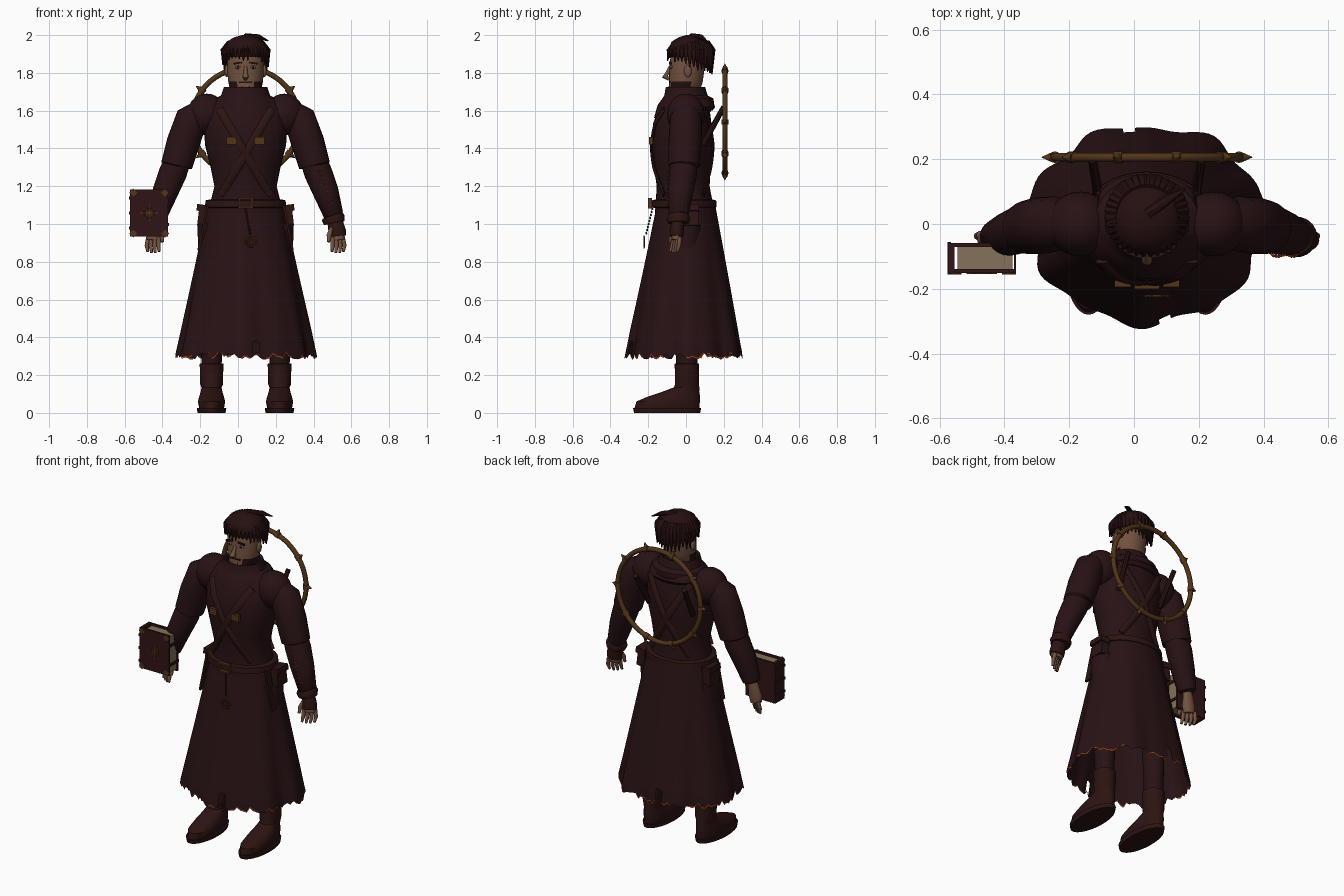
import bpy, bmesh, random
from math import sin, cos, pi, sqrt, atan2
from mathutils import Vector

random.seed(4)
if "Cube" in bpy.data.objects:
    bpy.data.objects.remove(bpy.data.objects["Cube"])

CX = 0.04  # body centre line


def colour(name, r, g, b):
    m = bpy.data.materials.new(name)
    m.use_nodes = True
    m.diffuse_color = (r, g, b, 1)
    m.node_tree.nodes["Principled BSDF"].inputs["Base Color"].default_value = (r, g, b, 1)
    return m


ROBE = colour("dark maroon cloth", .021, .006, .007)
LEATHER = colour("dark leather", .025, .007, .006)
HAIR = colour("dark hair", .019, .005, .005)
SKIN = colour("skin", .17, .085, .05)
BRASS = colour("aged brass", .085, .035, .009)
PAPER = colour("old paper", .23, .17, .1)
COVER = colour("book cover", .03, .007, .008)
EMBER = colour("ember orange", .35, .06, .01)
EYE = colour("eye grey", .1, .1, .1)


def finish(ob, name, *mats):
    ob.name = name
    for m in mats:
        ob.data.materials.append(m)
    bpy.ops.object.select_all(action='DESELECT')
    bpy.context.view_layer.objects.active = ob
    ob.select_set(True)
    bpy.ops.object.shade_smooth_by_angle(angle=.75)
    return ob


def skin_rings(name, rings, mats, caps=(True, True)):
    """Bridge closed rings of points into one surface."""
    bm = bmesh.new()
    vs = [[bm.verts.new(p) for p in ring] for ring in rings]
    n = len(rings[0])
    for a, b in zip(vs, vs[1:]):
        for i in range(n):
            bm.faces.new((a[i], a[(i + 1) % n], b[(i + 1) % n], b[i]))
    if caps[0]:
        bm.faces.new(vs[0][::-1])
    if caps[1]:
        bm.faces.new(vs[-1])
    bmesh.ops.recalc_face_normals(bm, faces=bm.faces)
    me = bpy.data.meshes.new(name)
    bm.to_mesh(me)
    bm.free()
    ob = bpy.data.objects.new(name, me)
    bpy.context.collection.objects.link(ob)
    return finish(ob, name, *mats)


def lathe(name, rows, mat, cx=CX, n=36, caps=(True, True), extra=()):
    """Stack of horizontal ellipses: z, rx, ry, cy."""
    rings = [[(cx + rx * cos(2 * pi * i / n), cy + ry * sin(2 * pi * i / n), z)
              for i in range(n)] for z, rx, ry, cy in rows]
    return skin_rings(name, rings, (mat, *extra), caps)


def tube(name, pts, radii, mat, n=14, flat=1.0):
    """Tapered tube along a path."""
    pts = [Vector(p) for p in pts]
    rings = []
    for i, p in enumerate(pts):
        t = (pts[min(i + 1, len(pts) - 1)] - pts[max(i - 1, 0)]).normalized()
        u = t.cross(Vector((1, 0, 0) if abs(t.y) > .9 else (0, 1, 0))).normalized()
        v = t.cross(u) * flat
        rings.append([p + radii[i] * (u * cos(2 * pi * k / n) + v * sin(2 * pi * k / n)) for k in range(n)])
    return skin_rings(name, rings, (mat,))


def box(name, loc, size, mat, rot=(0, 0, 0)):
    bpy.ops.mesh.primitive_cube_add(size=1, location=loc, rotation=rot)
    ob = bpy.context.object
    ob.scale = size
    return finish(ob, name, mat)


def ball(name, loc, size, mat):
    bpy.ops.mesh.primitive_uv_sphere_add(segments=24, ring_count=14, radius=1, location=loc)
    ob = bpy.context.object
    ob.scale = size
    return finish(ob, name, mat)


def ring(name, loc, major, minor, mat, segs=64):
    bpy.ops.mesh.primitive_torus_add(location=loc, rotation=(pi / 2, 0, 0), major_radius=major,
                                     minor_radius=minor, major_segments=segs, minor_segments=10)
    return finish(bpy.context.object, name, mat)


# torso and crossed straps
TORSO = [(1.05, .2, .155, -.01), (1.12, .185, .15, -.01), (1.2, .165, .14, -.015), (1.3, .185, .15, -.02),
         (1.42, .215, .16, -.02), (1.53, .22, .155, -.02), (1.61, .21, .135, -.01), (1.66, .17, .11, 0),
         (1.69, .1, .08, 0)]
lathe("torso", TORSO, ROBE)


def on_torso(x, z, side, lift):
    for a, b in zip(TORSO, TORSO[1:]):
        if a[0] <= z <= b[0]:
            f = (z - a[0]) / (b[0] - a[0])
            rx, ry, cy = [a[k] + f * (b[k] - a[k]) for k in (1, 2, 3)]
            return cy + side * (ry * sqrt(max(.05, 1 - ((x - CX) / rx) ** 2)) + lift)


for s in (-1, 1):
    for side, word in ((-1, "front"), (1, "back")):
        pts = []
        for k in range(13):
            x, z = CX + s * (.14 - .27 * k / 12), 1.61 - .46 * k / 12
            pts.append((x, on_torso(x, z, side, .004), z))
        tube(word + "_strap", pts, [.022] * 13, LEATHER, 8, .4)
    box("strap_buckle", (CX + s * .075, -.185, 1.44), (.05, .02, .04), BRASS)

# skirt with ragged, smouldering hem
N, ROWS = 120, 12
hem = [random.uniform(0, .035) for i in range(N)]
rings = []
for r in range(ROWS + 2):
    t = min(r / ROWS, 1)
    ring_pts = []
    for i in range(N):
        a = 2 * pi * i / N
        w = 1 + t * (.035 * sin(7 * a + .6) + .02 * sin(12 * a + 2) + .012 * sin(3 * a))
        z = 1.1 - .79 * t + (hem[i] - .02) * max(0, t * 6 - 5) - (.008 if r > ROWS else 0)
        ring_pts.append((CX + (.2 + .165 * t) * w * cos(a), (.155 + .15 * t) * w * sin(a), z))
    rings.append(ring_pts)
skirt = skin_rings("skirt", rings, (ROBE, EMBER), (False, False))
bm = bmesh.new()
bm.from_mesh(skirt.data)
torn = []
for f in bm.faces:
    c = f.calc_center_median()
    a = atan2(c.y, c.x - CX)
    if c.z < .315 and len({round(v.co.z, 3) for v in f.verts}) > 1 and max(v.co.z for v in f.verts) < .335:
        f.material_index = 1 if sin(5 * a) + sin(11 * a) > -.3 else 0
    if .31 < c.z < .37 and (abs(a - 1.74) < .06 or abs(a + 1.4) < .06):
        torn.append(f)
bmesh.ops.delete(bm, geom=torn, context='FACES')
bm.to_mesh(skirt.data)
bm.free()

# belt, buckle, pouches, hanging charm
lathe("belt", [(1.085, .2, .158, -.01), (1.09, .215, .172, -.01), (1.125, .212, .17, -.01), (1.13, .19, .15, -.01)], LEATHER)
for s in (-1, 1):
    box("buckle_side", (CX + s * .034, -.19, 1.11), (.009, .02, .055), BRASS)
    box("buckle_bar", (CX, -.19, 1.11 + s * .024), (.07, .02, .009), BRASS)
    box("belt_pouch", (CX + s * .225, .02, 1.045), (.05, .09, .11), LEATHER, (0, -s * .12, 0))
    box("pouch_flap", (CX + s * .228, .02, 1.085), (.06, .1, .035), LEATHER, (0, -s * .12, 0))
    box("hanging_strip", (CX + s * .225, -.06, .98), (.012, .04, .24), LEATHER, (0, -s * .2, 0))
for k in range(9):
    ball("charm_bead", (CX + .003 * k, -.178 - .004 * k, 1.08 - .016 * k), (.005, .005, .007), LEATHER)
ring("charm_ring", (.07, -.222, .905), .027, .004, BRASS, 24)
for turn in range(3):
    box("charm_spoke", (.07, -.222, .905), (.075, .005, .005), BRASS, (0, turn * pi / 3, 0))

# collar and folded hood
lathe("collar", [(1.56, .17, .14, -.03), (1.63, .175, .15, 0), (1.665, .16, .135, .01), (1.68, .13, .115, 0),
                 (1.725, .115, .104, -.003), (1.72, .103, .092, -.003), (1.66, .1, .09, 0)], ROBE, caps=(True, False))
lathe("hood_fold", [(1.6, .12, .06, .08), (1.62, .15, .08, .075), (1.65, .15, .075, .065), (1.68, .12, .055, .055)], ROBE)

# head, beard set by height
HEAD = [(1.6, .06, .06, .01), (1.66, .06, .062, .005), (1.675, .065, .07, -.02), (1.7, .078, .08, -.013),
        (1.725, .086, .086, -.006), (1.755, .092, .089, 0), (1.8, .096, .092, .003), (1.86, .097, .095, .01),
        (1.92, .09, .09, .012), (1.97, .06, .06, .012)]
head = lathe("head", HEAD, SKIN, extra=(HAIR,))
for p in head.data.polygons:
    c = p.center
    if c.y < .02 and (1.66 < c.z < 1.7 or (1.66 < c.z < 1.76 and abs(c.x - CX) > .045)):
        p.material_index = 1
tube("nose", [(CX, -.083, 1.835), (CX, -.098, 1.8), (CX, -.112, 1.78), (CX, -.09, 1.768)], [.008, .011, .016, .01], SKIN)
box("moustache", (CX, -.086, 1.75), (.07, .01, .009), HAIR)
box("mouth", (CX, -.086, 1.728), (.045, .008, .005), HAIR)
for s in (-1, 1):
    ball("eye", (CX + s * .04, -.078, 1.83), (.016, .008, .009), EYE)
    ball("pupil", (CX + s * .04, -.085, 1.83), (.006, .003, .007), HAIR)
    box("eyebrow", (CX + s * .04, -.083, 1.852), (.045, .012, .009), HAIR, (0, s * .15, 0))
    ball("ear", (CX + s * .099, .01, 1.81), (.012, .02, .033), SKIN)

# hair cap and locks
lathe("hair_cap", [(1.885, .112, .108, .02), (1.93, .117, .112, .02), (1.965, .098, .096, .02),
                   (1.988, .062, .06, .02), (2.0, .02, .02, .02)], HAIR)
for k in range(34):
    a = 2 * pi * k / 34
    back = (1 + sin(a)) / 2
    end = 1.875 - .07 * back + random.uniform(-.015, .015)
    x, y = cos(a), sin(a)
    thick = .008 + .014 * back
    tube("hair_lock", [(CX + .085 * x, .02 + .085 * y, 1.96), (CX + .118 * x, .02 + .115 * y, 1.92),
                       (CX + .12 * x, .02 + .118 * y, end)], [thick, thick, .003], HAIR, 8)
tube("loose_lock", [(.04, .03, 1.99), (.11, .08, 1.99), (.16, .11, 1.97)], [.02, .014, .003], HAIR, 8)

# arms and hands
for s, word in ((1, "left"), (-1, "right")):
    def P(x, y, z):
        return (CX + s * x, y, z)
    ball(word + "_shoulder", P(.205, 0, 1.58), (.105, .1, .11), ROBE)
    tube(word + "_sleeve", [P(.235, 0, 1.6), P(.285, 0, 1.56), P(.33, -.005, 1.43), P(.365, -.01, 1.31), P(.362, -.01, 1.3)],
         [.06, .085, .088, .083, .06], ROBE, 24)
    tube(word + "_forearm", [P(.35, -.01, 1.36), P(.385, -.015, 1.27), P(.425, -.03, 1.17), P(.465, -.04, 1.05), P(.468, -.04, 1.04)],
         [.068, .074, .068, .053, .04], ROBE, 24)
    tube(word + "_palm", [P(.462, -.04, 1.07), P(.475, -.043, 1.01), P(.483, -.048, .96), P(.488, -.05, .915)],
         [.028, .034, .042, .036], SKIN, 16, .7)
    for k in range(4):
        o = k - 1.5
        tube(word + "_finger", [P(.487 + o * .018, -.048 + o * .01, .93), P(.492 + o * .021, -.055 + o * .012, .885),
                                P(.488 + o * .02, -.065 + o * .012, .845 + abs(o) * .006)], [.012, .011, .007], SKIN, 10)
    tube(word + "_thumb", [P(.46, -.06, .98), P(.442, -.075, .94), P(.44, -.085, .905)], [.014, .013, .008], SKIN, 10)
tube("glove", [(.505, -.041, 1.03), (.517, -.044, 1.0), (.525, -.048, .96), (.528, -.05, .935)],
     [.045, .042, .047, .044], LEATHER, 18, .8)
tube("wrist_band", [(.5, -.04, 1.045), (.505, -.04, 1.03), (.51, -.04, 1.005)], [.056, .062, .055], LEATHER, 18)
for k in range(9):
    x, z, y = .43 + .008 * k, 1.28 - .022 * k, -.09 - .003 * sin(k)
    tube("sleeve_stitch", [(x - .012, y, z - .008), (x, y - .01, z), (x + .014, y, z + .004)], [.002, .003, .002], EMBER, 6)

# legs and boots
for s, word in ((1, "left"), (-1, "right")):
    x = CX + s * .18
    lathe(word + "_leg", [(.2, .052, .055, .005), (1.0, .075, .08, 0)], ROBE, x, 20)
    lathe(word + "_boot_sole", [(0, .074, .175, -.1), (.025, .078, .18, -.1)], LEATHER, x)
    lathe(word + "_boot", [(.025, .066, .172, -.1), (.06, .072, .168, -.095), (.085, .066, .14, -.065), (.11, .058, .1, -.03),
                           (.135, .053, .068, .003), (.15, .06, .063, .005), (.26, .063, .065, .005), (.262, .05, .05, .005)], LEATHER, x)

# book: spine on the outer edge
bx, bz = -.47, 1.058
for y in (-.145, -.065):
    box("book_board", (bx, y, bz), (.2, .012, .25), COVER)
box("book_spine", (-.563, -.105, bz), (.02, .094, .25), COVER)
box("book_pages", (-.46, -.105, bz), (.17, .068, .225), PAPER)
for dz in (-.08, 0, .08):
    box("spine_band", (-.57, -.105, bz + dz), (.012, .1, .016), COVER)
for dx in (-1, 1):
    for dz in (-1, 1):
        box("book_corner", (bx + dx * .084, -.152, bz + dz * .108), (.03, .007, .03), BRASS, (0, pi / 4, 0))
ring("book_emblem", (bx, -.152, bz), .027, .003, BRASS, 24)
for k in range(4):
    box("emblem_ray", (bx, -.152, bz), (.095 if k % 2 == 0 else .07, .004, .004), BRASS, (0, k * pi / 4, 0))
for dz in (-.06, .06):
    box("book_clasp", (-.367, -.105, bz + dz), (.006, .09, .016), LEATHER)

# spiked ring and its struts
HUB = Vector((CX, .206, 1.54))
ring("back_ring", HUB, .285, .014, BRASS)
for k in range(10):
    a = pi * k / 5
    d = Vector((cos(a), 0, sin(a)))
    tube("ring_spike", [HUB + d * .285, HUB + d * .298, HUB + d * .325], [.018, .014, .001], BRASS, 10)
    tube("ring_collar", [HUB + d.cross(Vector((0, 1, 0))) * t + d * .284 for t in (-.014, .014)], [.018] * 2, BRASS, 12)
for s in (-1, 1):
    tube("ring_strut", [(CX + s * .15, .09, 1.42), (CX + s * .168, .2, 1.62)], [.016, .014], LEATHER, 8)
